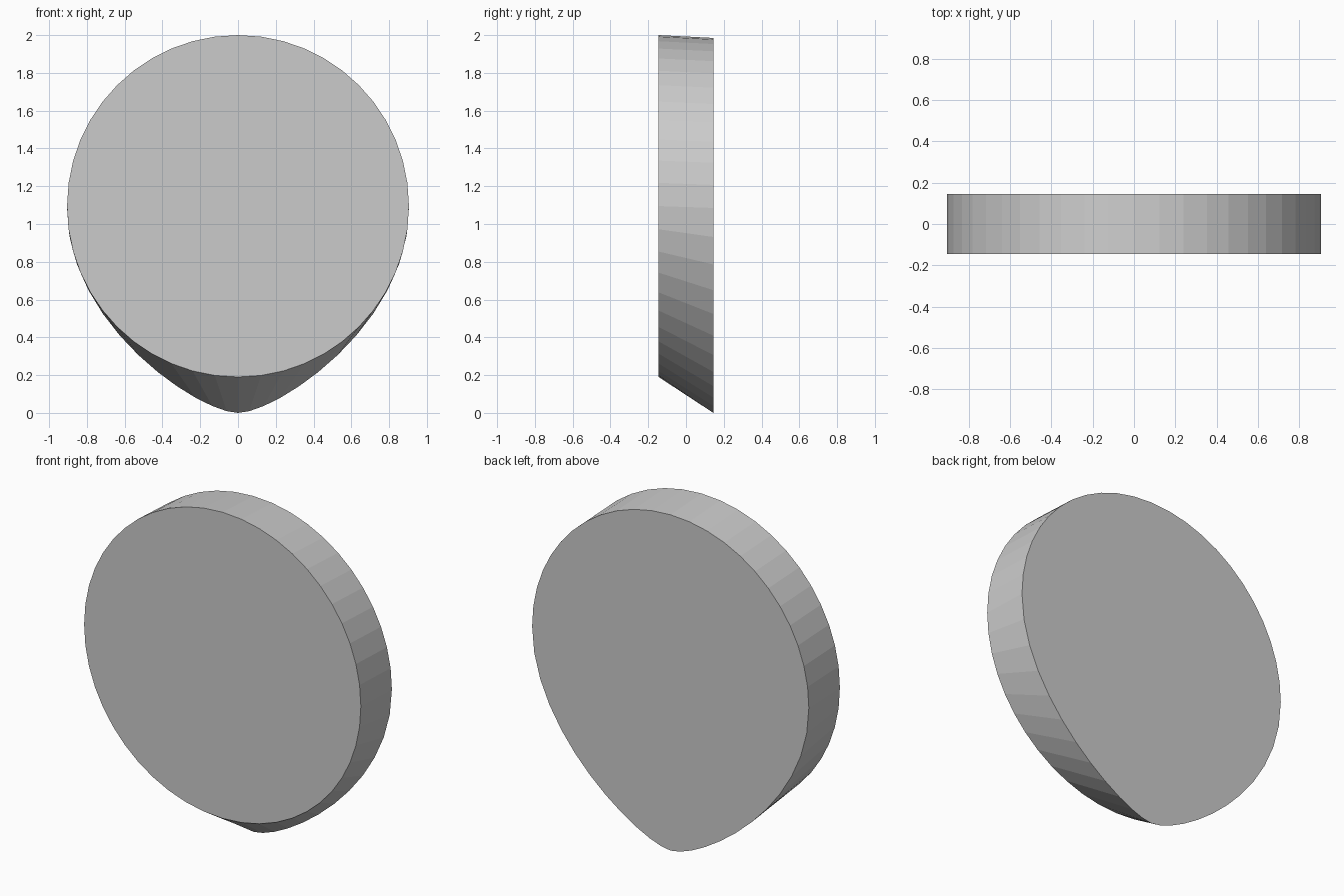
import bpy, bmesh

if "Cube" in bpy.data.objects:
    bpy.data.objects.remove(bpy.data.objects["Cube"])

STEPS = 12        # facets per quarter outline
HALF_DEPTH = 0.145


def bezier(p0, p1, p2, p3, t):
    u = 1 - t
    return tuple(u**3 * a + 3*u*u*t * b + 3*u*t*t * c + t**3 * d
                 for a, b, c, d in zip(p0, p1, p2, p3))


def outline(top, mid, bottom, lower_side, lower_tip, r=0.905):
    """Right half top to bottom, then mirrored back up the left."""
    k = 0.5523
    upper = [(0, top), (r * k, top), (r, mid + (top - mid) * k), (r, mid)]
    lower = [(r, mid), (r, mid - lower_side), (lower_tip, bottom), (0, bottom)]
    right = [bezier(*q, i / STEPS) for q in (upper, lower) for i in range(STEPS)]
    right.append((0, bottom))
    return right + [(-x, z) for x, z in right[-2:0:-1]]


# Round front face and teardrop back face, bridged by the rim
front = outline(2.0, 1.095, 0.19, 0.5, 0.5)
back = outline(1.985, 1.085, 0.0, 0.63, 0.2)

bm = bmesh.new()
f = [bm.verts.new((x, -HALF_DEPTH, z)) for x, z in front]
b = [bm.verts.new((x, HALF_DEPTH, z)) for x, z in back]
bm.faces.new(f)
bm.faces.new(b[::-1])
n = len(f)
for i in range(n):
    j = (i + 1) % n
    bm.faces.new((f[i], b[i], b[j], f[j]))
bmesh.ops.recalc_face_normals(bm, faces=bm.faces[:])

mesh = bpy.data.meshes.new("teardrop_disc")
bm.to_mesh(mesh)
bm.free()
bpy.context.collection.objects.link(bpy.data.objects.new("teardrop_disc", mesh))
